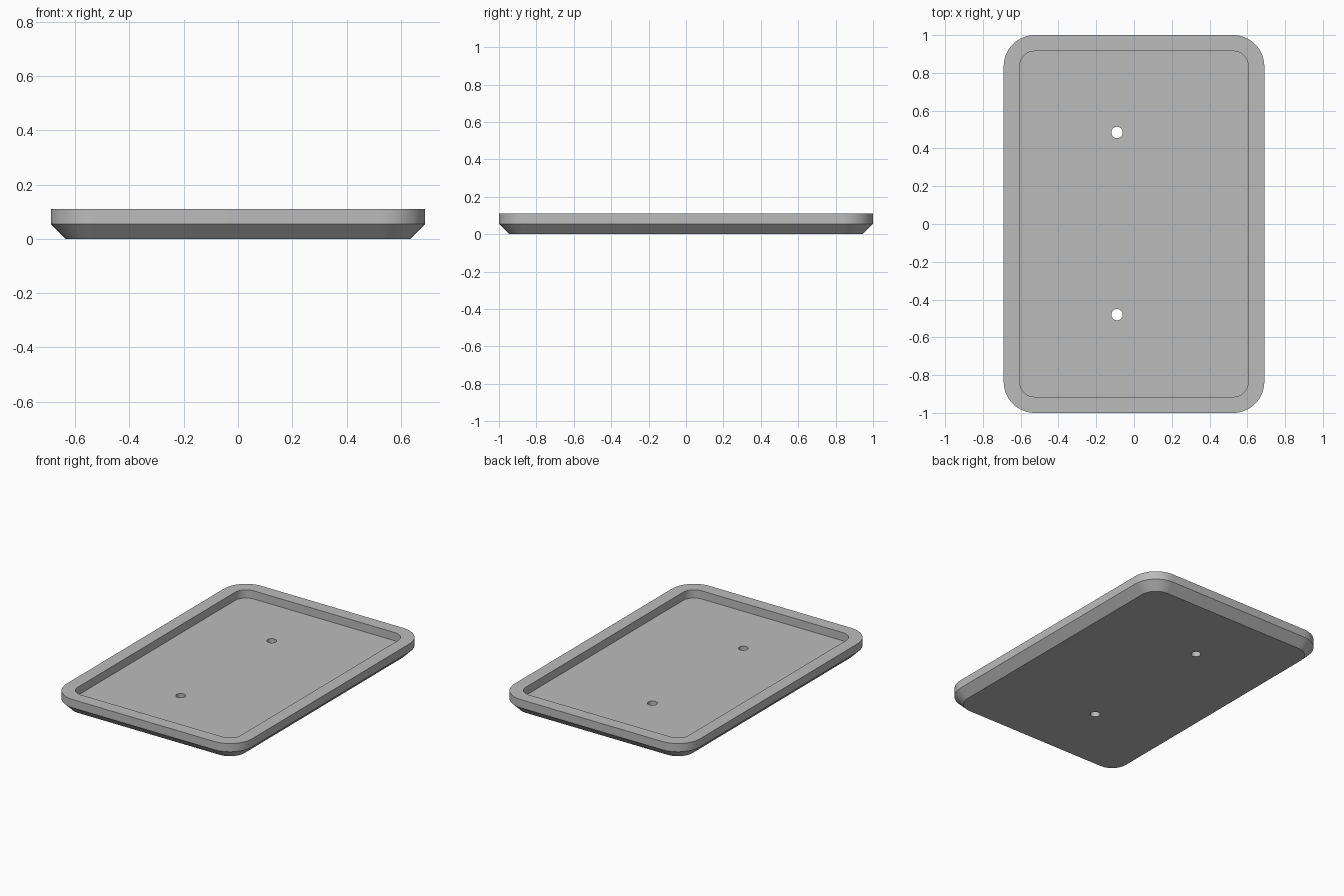
import bpy, bmesh
from math import sin, cos, pi, radians

cube = bpy.data.objects.get("Cube")
if cube:
    bpy.data.objects.remove(cube, do_unlink=True)

HALF_X, HALF_Y, RADIUS = 0.69, 1.0, 0.165
HEIGHT, FLOOR = 0.11, 0.055
RIM, CHAMFER = 0.085, 0.055
HOLES = [(-0.09, 0.485), (-0.09, -0.48)]
HOLE_RADIUS = 0.03
CORNER_STEPS, HOLE_STEPS = 16, 32

bm = bmesh.new()


def loop(points, z):
    """Closed ring of vertices and edges at height z."""
    verts = [bm.verts.new((x, y, z)) for x, y in points]
    for a, b in zip(verts, verts[1:] + verts[:1]):
        bm.edges.new((a, b))
    return verts


def rounded_outline(inset, z):
    """Rounded rectangle, concentric with the outer edge."""
    r = RADIUS - inset
    cx, cy = HALF_X - RADIUS, HALF_Y - RADIUS
    points = []
    for i, (sx, sy) in enumerate([(1, 1), (-1, 1), (-1, -1), (1, -1)]):
        for k in range(CORNER_STEPS + 1):
            a = pi / 2 * (i + k / CORNER_STEPS)
            points.append((sx * cx + r * cos(a), sy * cy + r * sin(a)))
    return loop(points, z)


def circle(center, z):
    turn = 2 * pi / HOLE_STEPS
    return loop([(center[0] + HOLE_RADIUS * cos(turn * k),
                  center[1] + HOLE_RADIUS * sin(turn * k)) for k in range(HOLE_STEPS)], z)


def bridge(low, high):
    n = len(low)
    for i in range(n):
        j = (i + 1) % n
        bm.faces.new((low[i], low[j], high[j], high[i]))


def fill(outline, holes, normal):
    """Flat plate bounded by an outline and pierced by holes."""
    edges = [bm.edges.get((ring[i - 1], ring[i]))
             for ring in [outline] + holes for i in range(len(ring))]
    bmesh.ops.triangle_fill(bm, edges=edges, use_beauty=True, normal=normal)


# Tray walls: underside, chamfer, outer wall, rim, inner wall
profile = [(CHAMFER, 0), (0, FLOOR), (0, HEIGHT), (RIM, HEIGHT), (RIM, FLOOR)]
rings = [rounded_outline(inset, z) for inset, z in profile]
for low, high in zip(rings, rings[1:]):
    bridge(low, high)

# Mounting holes through the floor
bottom_holes = [circle(c, 0) for c in HOLES]
top_holes = [circle(c, FLOOR) for c in HOLES]
for low, high in zip(bottom_holes, top_holes):
    bridge(low, high)

# Underside and floor plates
fill(rings[0], bottom_holes, (0, 0, -1))
fill(rings[-1], top_holes, (0, 0, 1))
bmesh.ops.recalc_face_normals(bm, faces=bm.faces)

mesh = bpy.data.meshes.new("tray")
bm.to_mesh(mesh)
bm.free()
tray = bpy.data.objects.new("tray", mesh)
bpy.context.collection.objects.link(tray)

# Plain grey material
grey = bpy.data.materials.new("grey")
grey.use_nodes = True
color = (0.5, 0.5, 0.5, 1)
grey.diffuse_color = color
grey.node_tree.nodes["Principled BSDF"].inputs["Base Color"].default_value = color
mesh.materials.append(grey)

# Smooth corners, crisp edges
bpy.ops.object.select_all(action="DESELECT")
tray.select_set(True)
bpy.context.view_layer.objects.active = tray
bpy.ops.object.shade_smooth_by_angle(angle=radians(30))
